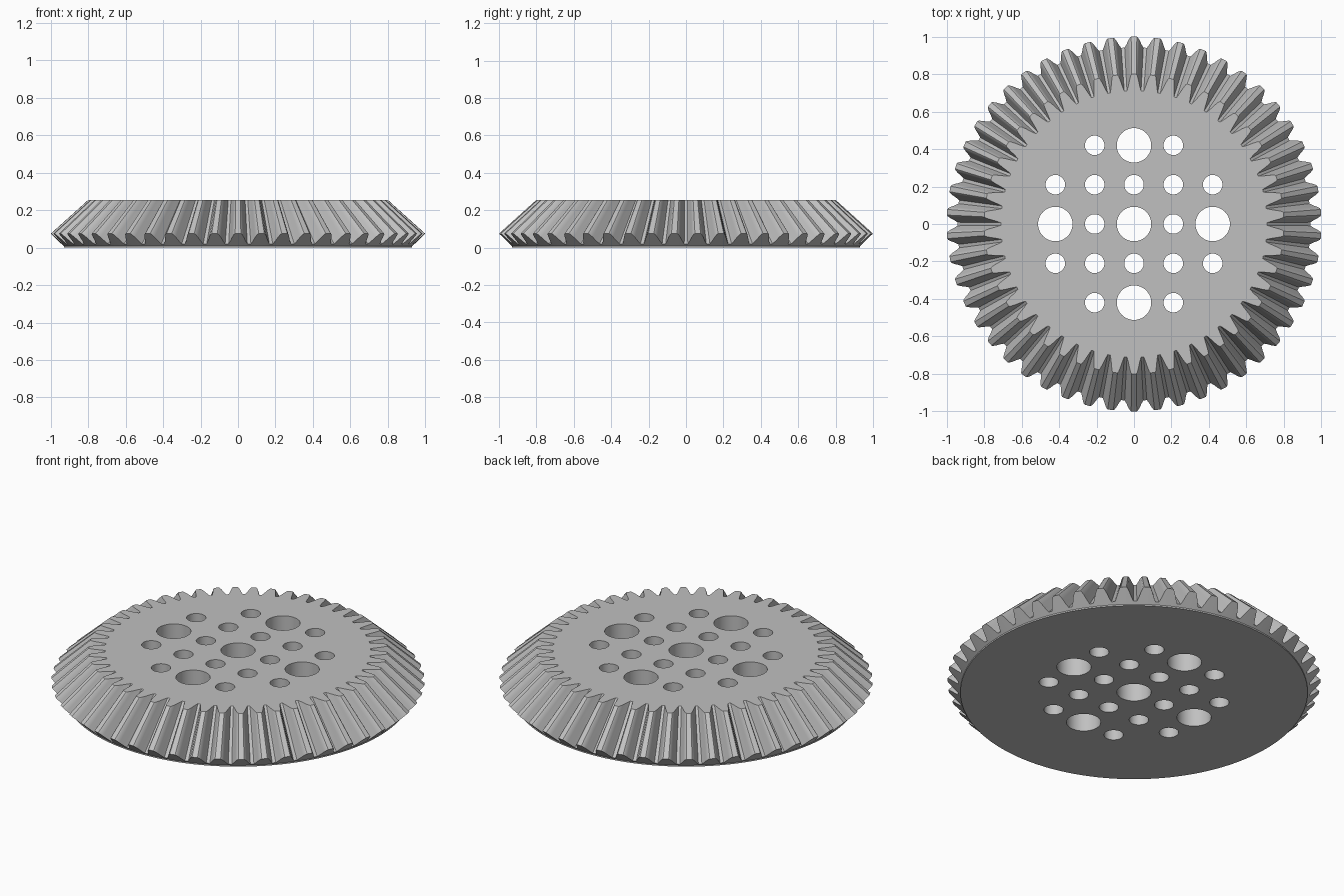
import bpy, bmesh, math

cube = bpy.data.objects.get("Cube")
if cube:
    bpy.data.objects.remove(cube)

TEETH = 50
PITCH = 2 * math.pi / TEETH
APEX = 0.975      # height where all tooth lines meet on the axis
TOP = 0.255
BASE_R = 0.93
HOLE_STEP = 0.21

grey = bpy.data.materials.new("light grey")
grey.use_nodes = True
grey.diffuse_color = (0.53, 0.53, 0.53, 1)
grey.node_tree.nodes["Principled BSDF"].inputs["Base Color"].default_value = (0.53, 0.53, 0.53, 1)


def make_object(name, bm):
    bmesh.ops.recalc_face_normals(bm, faces=bm.faces)
    mesh = bpy.data.meshes.new(name)
    bm.to_mesh(mesh)
    bm.free()
    mesh.materials.append(grey)
    obj = bpy.data.objects.new(name, mesh)
    bpy.context.collection.objects.link(obj)
    return obj


def polar(r, a, z):
    return (r * math.cos(a), r * math.sin(a), z)


# Half tooth outline: (offset as part of the pitch, height from root to tip)
half = [(0.42, 0.0), (0.33, 0.3), (0.25, 0.65), (0.17, 0.93), (0.12, 1.0)]
tooth = [(-o, t) for o, t in half] + [(o, t) for o, t in reversed(half)]

# Gear body: base edge, back cone with tooth ends, then flanks running to the apex
bm = bmesh.new()
rings = [[], [], [], []]
for i in range(TEETH):
    for offset, t in tooth:
        a = math.pi / 2 + (i + offset) * PITCH
        r, z = 0.943 + 0.057 * t, 0.02 + 0.055 * t
        shrink = (APEX - TOP) / (APEX - z)
        for ring, point in zip(rings, [(BASE_R, 0), (BASE_R, 0.008), (r, z), (r * shrink, TOP)]):
            ring.append(bm.verts.new(polar(point[0], a, point[1])))
count = len(rings[0])
for low, high in zip(rings, rings[1:]):
    for i in range(count):
        j = (i + 1) % count
        bm.faces.new((low[i], low[j], high[j], high[i]))
bm.faces.new(rings[0])
bm.faces.new(rings[-1])
gear = make_object("bevel_gear", bm)

# Holes on a square grid, with large ones in the centre and on the axes
bm = bmesh.new()
for i in range(-2, 3):
    for j in range(-2, 3):
        if abs(i) == 2 and abs(j) == 2:
            continue
        large = (i, j) == (0, 0) or abs(i) + abs(j) == 2 and i * j == 0
        radius = 0.092 if large else 0.052
        new = bmesh.ops.create_cone(bm, cap_ends=True, segments=48, radius1=radius, radius2=radius, depth=1)
        bmesh.ops.translate(bm, verts=new["verts"], vec=(i * HOLE_STEP, j * HOLE_STEP, 0.1))
cutter = make_object("hole_cutter", bm)
cutter.hide_render = True

bpy.context.view_layer.objects.active = gear
gear.select_set(True)
cutter.select_set(False)
cut = gear.modifiers.new("holes", "BOOLEAN")
cut.object = cutter
cut.solver = "EXACT"
bpy.ops.object.modifier_apply(modifier=cut.name)
bpy.data.objects.remove(cutter)

# Smooth hole walls and rounded flanks, crisp edges
bpy.ops.object.shade_smooth_by_angle(angle=math.radians(25))
